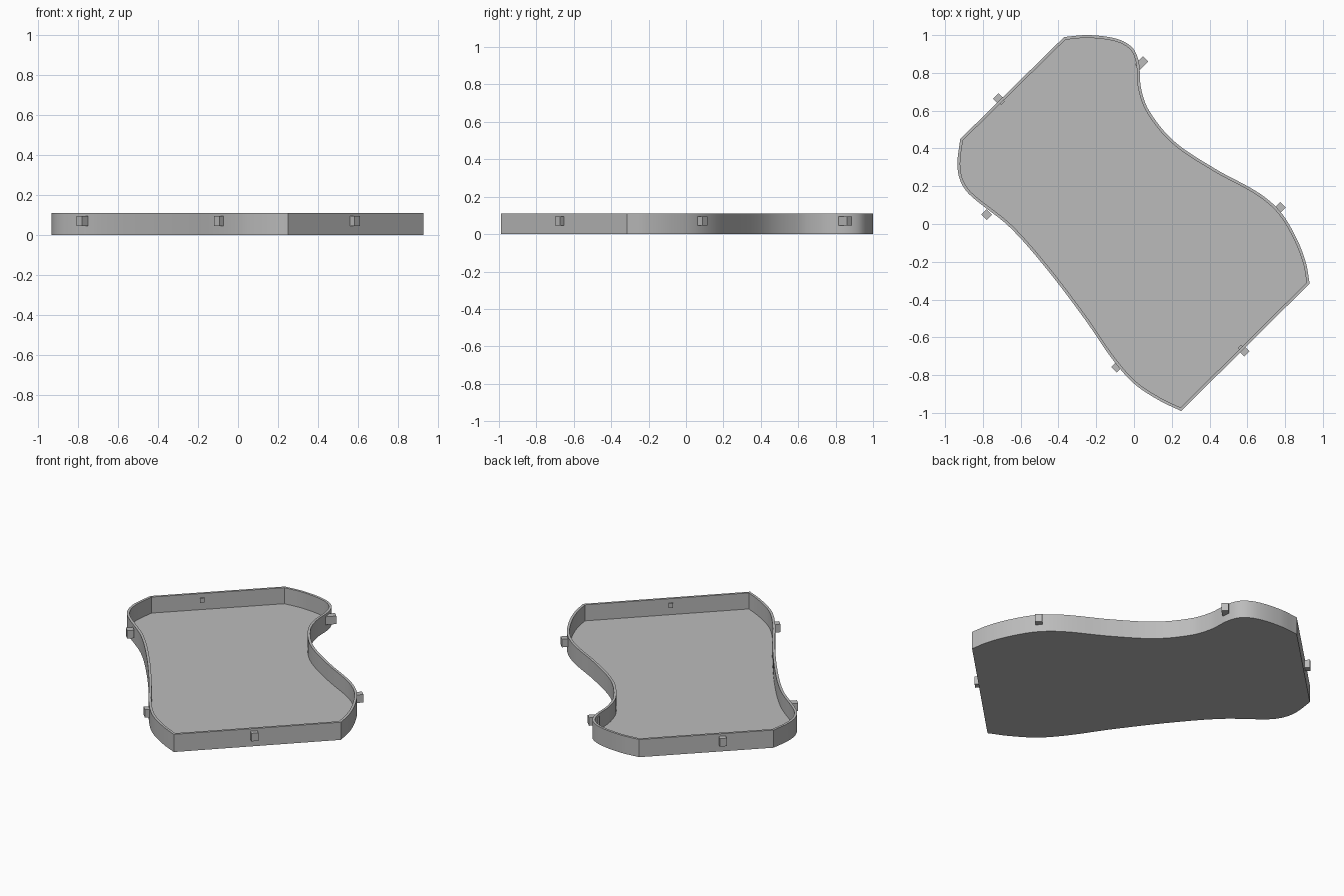
import bpy, bmesh, math
from mathutils import Vector

if "Cube" in bpy.data.objects:
    bpy.data.objects.remove(bpy.data.objects["Cube"], do_unlink=True)

HEIGHT, WALL, FLOOR = 0.11, 0.015, 0.01

grey = bpy.data.materials.new("plain grey")
grey.use_nodes = True
colour = (0.5, 0.5, 0.5, 1)
grey.diffuse_color = colour
grey.node_tree.nodes["Principled BSDF"].inputs["Base Color"].default_value = colour


def make_object(name, bm):
    bmesh.ops.recalc_face_normals(bm, faces=bm.faces)
    mesh = bpy.data.meshes.new(name)
    bm.to_mesh(mesh)
    bm.free()
    mesh.materials.append(grey)
    obj = bpy.data.objects.new(name, mesh)
    bpy.context.collection.objects.link(obj)
    return obj


def smooth_path(points, steps=8):
    """Centripetal-style spline through the points, ends included."""
    p = [Vector(q) for q in points]
    p = [2 * p[0] - p[1]] + p + [2 * p[-1] - p[-2]]
    path = []
    for a, b, c, d in zip(p, p[1:], p[2:], p[3:]):
        span = (c - b).length
        m1 = (c - a) * span / ((b - a).length + span)
        m2 = (d - b) * span / ((d - c).length + span)
        for i in range(steps):
            t = i / steps
            path.append(b * (2*t**3 - 3*t**2 + 1) + m1 * (t**3 - 2*t**2 + t)
                        + c * (3*t**2 - 2*t**3) + m2 * (t**3 - t**2))
    return path + [p[-2]]


# Outline: two curved sides joined by two straight ends (clockwise)
east_side = [(-0.37, 0.99), (-0.24, 1.0), (-0.09, 0.98), (-0.01, 0.935), (0.025, 0.86),
             (0.037, 0.72), (0.08, 0.60), (0.21, 0.44), (0.425, 0.295), (0.66, 0.165),
             (0.775, 0.065), (0.86, -0.075), (0.91, -0.205), (0.93, -0.315)]
west_side = [(0.25, -0.99), (0.135, -0.935), (0.0, -0.845), (-0.115, -0.715),
             (-0.26, -0.505), (-0.465, -0.235), (-0.66, -0.015), (-0.87, 0.155),
             (-0.92, 0.23), (-0.935, 0.32), (-0.92, 0.45)]
outline = smooth_path(east_side) + smooth_path(west_side)


def inset(loop, amount):
    result = []
    for i, p in enumerate(loop):
        before = (p - loop[i - 1]).normalized()
        after = (loop[(i + 1) % len(loop)] - p).normalized()
        n1, n2 = Vector((before.y, -before.x)), Vector((after.y, -after.x))
        result.append(p + (n1 + n2) * amount / (1 + n1.dot(n2)))
    return result


# Tray: base, outer wall, rim, inner wall and floor from stacked rings
inner = inset(outline, WALL)
bm = bmesh.new()
rings = [[bm.verts.new((p.x, p.y, z)) for p in loop]
         for loop, z in ((outline, 0), (outline, HEIGHT), (inner, HEIGHT), (inner, FLOOR))]
count = len(outline)
for low, high in zip(rings, rings[1:]):
    for i in range(count):
        j = (i + 1) % count
        bm.faces.new((low[i], low[j], high[j], high[i]))
caps = [bm.faces.new(rings[0]), bm.faces.new(rings[-1])]
bmesh.ops.triangulate(bm, faces=caps)
tray = make_object("tray", bm)
bpy.context.view_layer.objects.active = tray
tray.select_set(True)
bpy.ops.object.shade_smooth_by_angle(angle=math.radians(25))


def block(name, x, y, degrees, depth, width, height):
    """Box centred at (x, y), its depth pointing along the given heading."""
    bm = bmesh.new()
    bmesh.ops.create_cube(bm, size=1)
    bmesh.ops.scale(bm, vec=(depth, width, height), verts=bm.verts)
    obj = make_object(name, bm)
    obj.location = (x, y, 0.07)
    obj.rotation_euler.z = math.radians(degrees)


# Clip blocks around the wall
clips = {"back_left_clip": (0.04, 0.852, 45, 0.062),
         "left_clip": (0.775, 0.088, 45, 0.04),
         "front_end_clip": (0.583, -0.673, -45, 0.04),
         "front_right_clip": (-0.092, -0.758, 225, 0.04),
         "right_clip": (-0.78, 0.05, 225, 0.04),
         "back_end_clip": (-0.718, 0.664, 135, 0.04)}
for name, (x, y, degrees, depth) in clips.items():
    block(name, x, y, degrees, depth, 0.04, 0.05)

# Small pegs showing on the inside of the straight ends
for name in ("front_end_clip", "back_end_clip"):
    x, y, degrees, depth = clips[name]
    heading = Vector((math.cos(math.radians(degrees)), math.sin(math.radians(degrees))))
    spot = Vector((x, y)) - heading * 0.02
    block(name.replace("clip", "peg"), spot.x, spot.y, degrees, 0.03, 0.025, 0.028)
